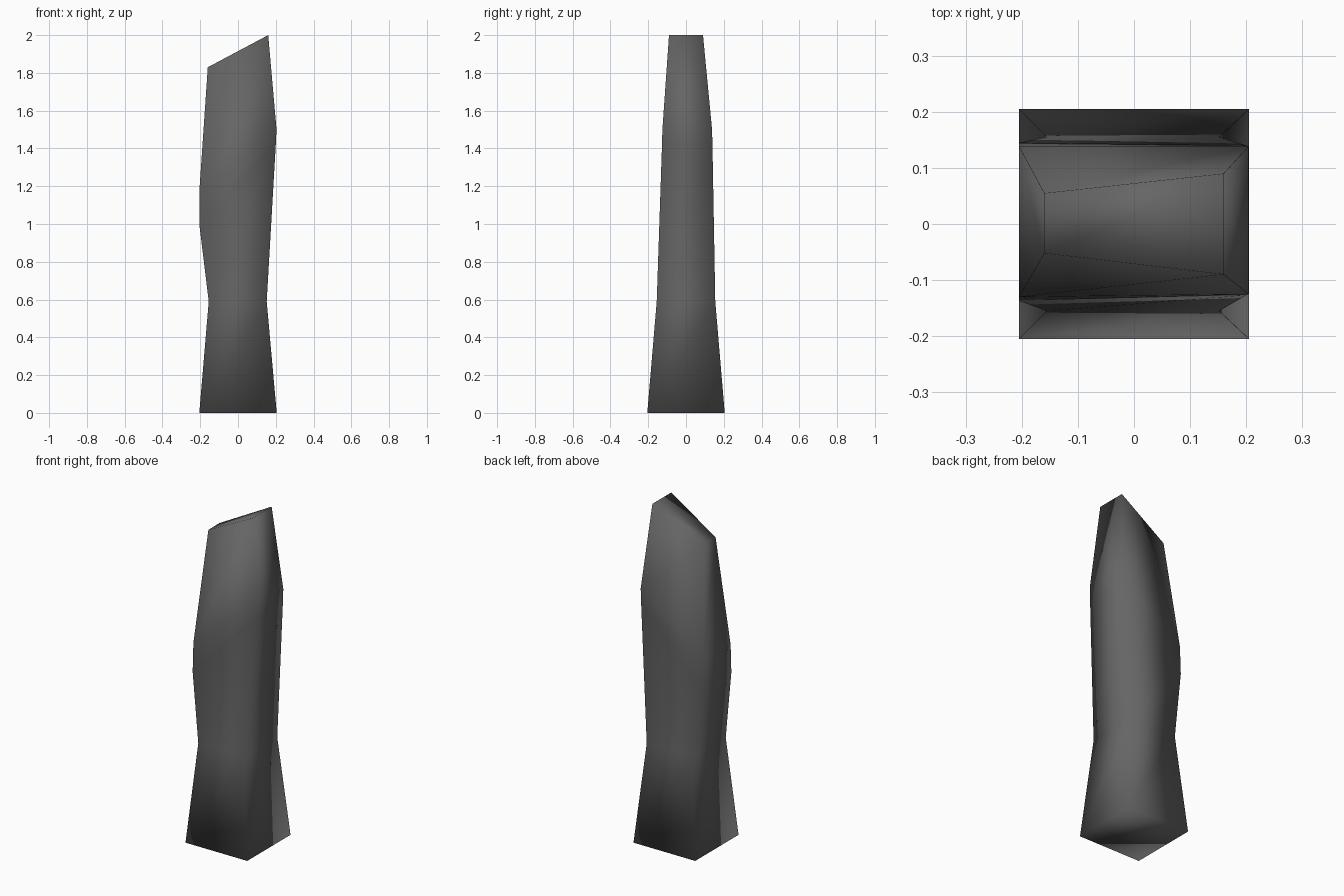
import bpy, bmesh

if "Cube" in bpy.data.objects:
    bpy.data.objects.remove(bpy.data.objects["Cube"])

# One dark stone colour
stone = bpy.data.materials.new("dark grey stone")
stone.diffuse_color = (0.13, 0.13, 0.13, 1)
stone.use_nodes = True
stone.node_tree.nodes["Principled BSDF"].inputs["Base Color"].default_value = stone.diffuse_color

# Rings from bottom to top: (left x, left z, left y front/back, right x, right z, right y front/back)
rings = [
    (-0.205, 0.00, -0.205, 0.205, 0.205, 0.00, -0.205, 0.205),
    (-0.155, 0.59, -0.155, 0.155, 0.152, 0.59, -0.155, 0.155),
    (-0.205, 1.00, -0.137, 0.145, 0.200, 1.42, -0.127, 0.140),
    (-0.205, 1.17, -0.130, 0.138, 0.204, 1.50, -0.125, 0.138),
    (-0.160, 1.83, -0.052, 0.055, 0.160, 2.00, -0.090, 0.090),
]

# Standing stone: four-sided rings bridged into a pillar with a slanted top
bm = bmesh.new()
loops = []
for lx, lz, lf, lb, rx, rz, rf, rb in rings:
    corners = [(lx, lf, lz), (rx, rf, rz), (rx, rb, rz), (lx, lb, lz)]
    loops.append([bm.verts.new(c) for c in corners])
for a, b in zip(loops, loops[1:]):
    for i in range(4):
        j = (i + 1) % 4
        bm.faces.new((a[i], a[j], b[j], b[i]))
bm.faces.new(loops[0][::-1])
bm.faces.new(loops[-1])
bmesh.ops.recalc_face_normals(bm, faces=bm.faces)
for f in bm.faces:
    f.smooth = True

mesh = bpy.data.meshes.new("standing_stone")
bm.to_mesh(mesh)
bm.free()
mesh.materials.append(stone)
obj = bpy.data.objects.new("standing_stone", mesh)
bpy.context.collection.objects.link(obj)
